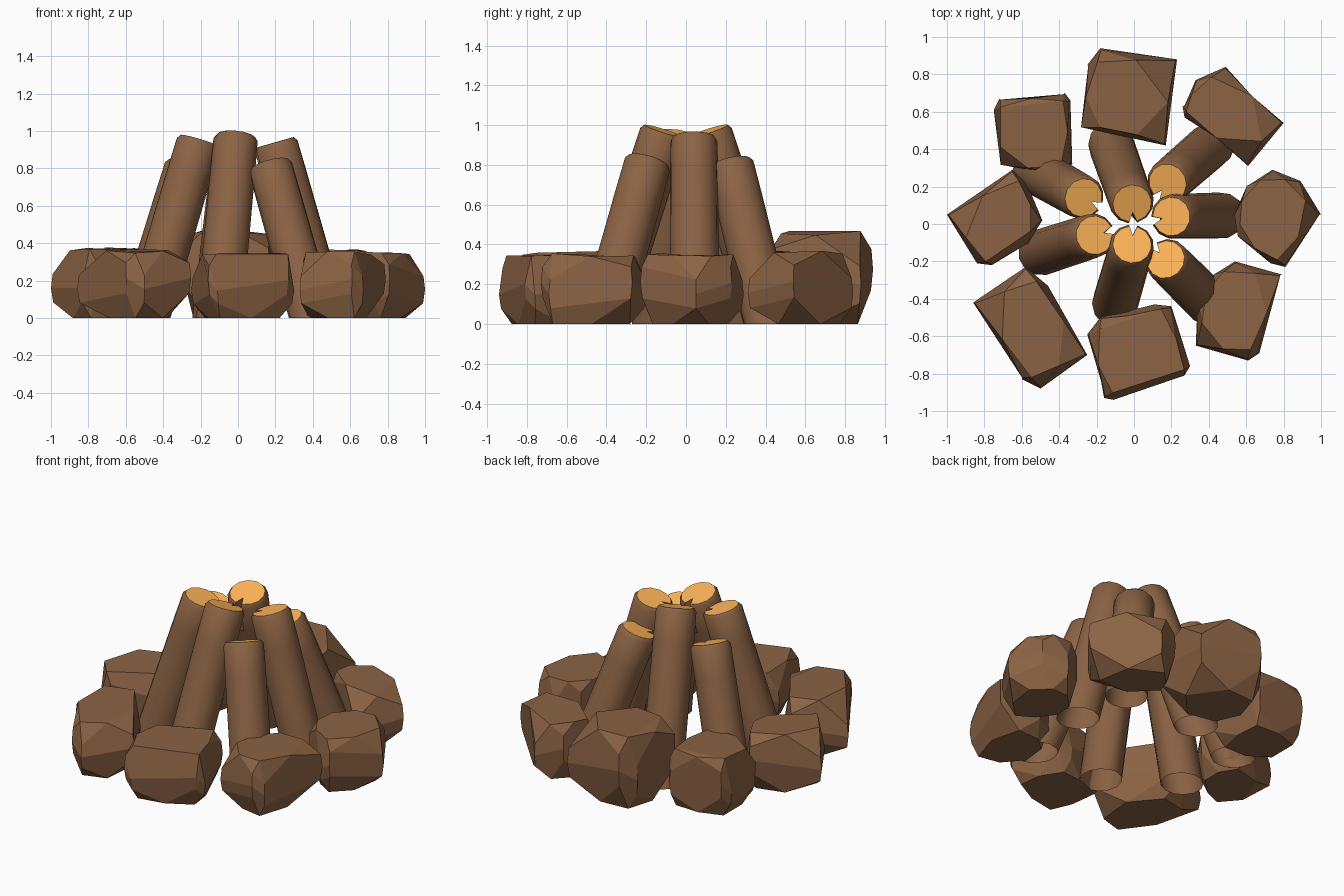
import bpy, bmesh, math, random
from mathutils import Vector

if "Cube" in bpy.data.objects:
    bpy.data.objects.remove(bpy.data.objects["Cube"])

random.seed(4)


def material(name, rgb):
    m = bpy.data.materials.new(name)
    m.diffuse_color = (*rgb, 1)
    m.use_nodes = True
    m.node_tree.nodes["Principled BSDF"].inputs["Base Color"].default_value = m.diffuse_color
    return m


BARK = material("bark_brown", (0.26, 0.125, 0.058))
WOOD = material("cut_wood", (1.0, 0.46, 0.1))


def finish(bm, name, mats):
    me = bpy.data.meshes.new(name)
    bm.to_mesh(me)
    bm.free()
    for m in mats:
        me.materials.append(m)
    ob = bpy.data.objects.new(name, me)
    bpy.context.collection.objects.link(ob)
    return ob


# Leaning log: rings along an axis, cut flat and open at the ground, split on the inner upper side
def log(name, bottom, top, z_top):
    base, tip = Vector((*bottom, 0)), Vector((*top, z_top))
    axis = (tip - base).normalized()
    length = (tip - base).length
    inward = -Vector((*top, 0))
    u = (inward - axis * inward.dot(axis)).normalized()
    v = axis.cross(u)
    angles = [0, 0.2] + [0.2 + (math.tau - 0.4) * i / 12 for i in range(1, 13)]
    # rows: distance along axis, radius, depth of the split
    rows = [(0, 0.124, 1), (length - 0.2, 0.121, 1),
            (length - 0.022, 0.119, 0.5), (length, 0.104, 0.5)]
    bm = bmesh.new()
    rings = []
    for d, rad, split in rows:
        ring = []
        for i, a in enumerate(angles):
            p = base + axis * d + (u * math.cos(a) + v * math.sin(a)) * rad * (split if i == 0 else 1)
            if d == 0:
                p -= axis * (p.z / axis.z)
            ring.append(bm.verts.new(p))
        rings.append(ring)
    n = len(angles)
    for lo, hi in zip(rings, rings[1:]):
        for i in range(n):
            bm.faces.new((lo[i], lo[(i + 1) % n], hi[(i + 1) % n], hi[i]))
    cap = bm.faces.new(rings[-1])
    cap.material_index = 1
    ob = finish(bm, name, [BARK, WOOD])
    bpy.ops.object.select_all(action='DESELECT')
    ob.select_set(True)
    bpy.context.view_layer.objects.active = ob
    bpy.ops.object.shade_smooth_by_angle(angle=math.radians(33))


# Faceted stone: hull of a plan outline with upright sides and narrower top and bottom rings
def rock(name, height, outline):
    pts = [Vector((x, y, 0)) for x, y in outline]
    mid = sum(pts, Vector()) / len(pts)
    bm = bmesh.new()

    def add(p, z):
        bm.verts.new((p.x, p.y, height * z))

    for i, p in enumerate(pts):
        q = (p + pts[(i + 1) % len(pts)]) / 2
        low, high = (0.36, 0.80) if i % 2 else (0.22, 0.62)
        add(mid.lerp(p, 0.96), low)
        add(p, (low + high) / 2)
        add(mid.lerp(p, 0.97), high)
        add(mid.lerp(q, random.uniform(0.84, 0.94)), 1 - 0.06 * random.random())
        add(mid.lerp(q, random.uniform(0.76, 0.86)), 0)
    add(mid.lerp(pts[0], 0.3), 1)
    res = bmesh.ops.convex_hull(bm, input=bm.verts[:])
    junk = [g for g in res["geom_interior"] if isinstance(g, bmesh.types.BMVert)]
    bmesh.ops.delete(bm, geom=junk, context='VERTS')
    bmesh.ops.dissolve_limit(bm, angle_limit=math.radians(14),
                             verts=bm.verts[:], edges=bm.edges[:])
    bmesh.ops.recalc_face_normals(bm, faces=bm.faces[:])
    finish(bm, name, [BARK])


log("log_front", (-0.10, -0.42), (-0.01, -0.11), 0.97)
log("log_front_right", (0.40, -0.42), (0.17, -0.19), 0.82)
log("log_right", (0.465, 0.045), (0.20, 0.04), 0.94)
log("log_back_right", (0.41, 0.42), (0.18, 0.22), 0.81)
log("log_back", (-0.12, 0.42), (-0.01, 0.11), 0.97)
log("log_back_left", (-0.52, 0.28), (-0.27, 0.14), 0.82)
log("log_left", (-0.49, -0.15), (-0.21, -0.06), 0.95)

rock("rock_back", 0.47, [(-.25, .85), (-.18, .94), (.23, .88), (.17, .42), (-.11, .47), (-.29, .51)])
rock("rock_back_right", 0.37, [(.26, .63), (.33, .77), (.49, .84), (.80, .54), (.61, .31), (.27, .57)])
rock("rock_right", 0.36, [(.53, .05), (.60, .21), (.74, .29), (.89, .23), (1, .05), (.81, -.23),
                          (.73, -.21), (.55, -.07)])
rock("rock_front_right", 0.36, [(.54, -.20), (.79, -.27), (.67, -.69), (.61, -.73), (.33, -.65),
                                (.34, -.43), (.41, -.27)])
rock("rock_front", 0.35, [(-.25, -.59), (-.18, -.50), (.11, -.43), (.20, -.44), (.30, -.76),
                          (.27, -.81), (-.11, -.94), (-.16, -.93)])
rock("rock_front_left", 0.37, [(-.86, -.42), (-.58, -.23), (-.46, -.33), (-.25, -.70), (-.50, -.88),
                               (-.60, -.83)])
rock("rock_left", 0.38, [(-1, .05), (-.65, .29), (-.57, .21), (-.49, .02), (-.57, -.11),
                         (-.76, -.22), (-.84, -.21)])
rock("rock_back_left", 0.38, [(-.75, .61), (-.72, .67), (-.37, .70), (-.34, .66), (-.33, .32),
                              (-.42, .26), (-.72, .31), (-.73, .50)])
